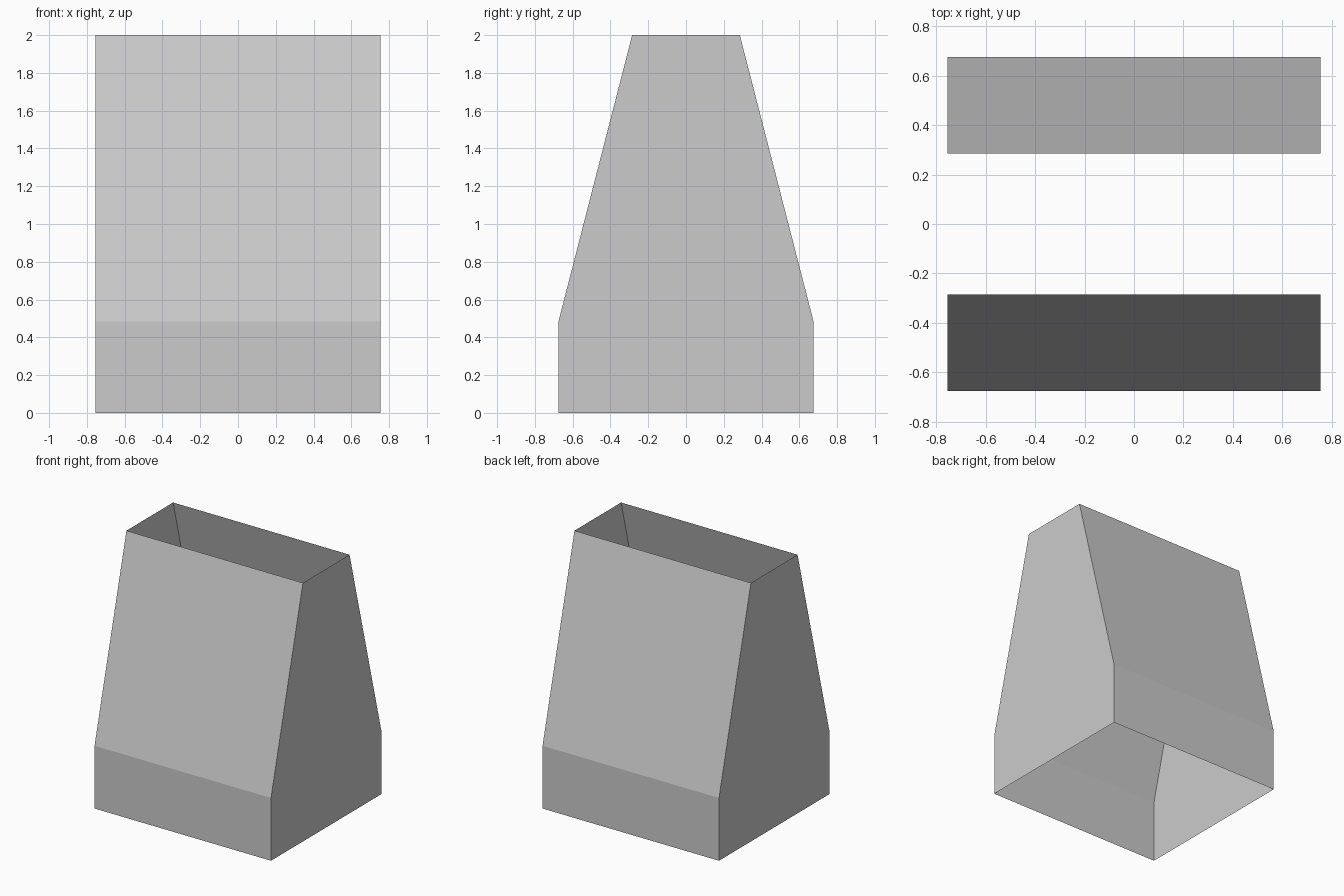
import bpy
import bmesh

cube = bpy.data.objects.get("Cube")
if cube:
    bpy.data.objects.remove(cube, do_unlink=True)

HALF_WIDTH = 0.755

# Single plain grey for the whole shell
grey = bpy.data.materials.new("light_grey")
grey.use_nodes = True
colour = (0.6, 0.6, 0.6, 1)
grey.diffuse_color = colour
grey.node_tree.nodes["Principled BSDF"].inputs["Base Color"].default_value = colour

# Front half of the side profile (y, z), mirrored to make the back half
front = [(-0.675, 0), (-0.675, 0.485), (-0.285, 2)]
profile = front + [(-y, z) for y, z in reversed(front)]

bm = bmesh.new()
right = [bm.verts.new((-HALF_WIDTH, y, z)) for y, z in profile]
left = [bm.verts.new((HALF_WIDTH, y, z)) for y, z in profile]

# Side walls
bm.faces.new(right)
bm.faces.new(left)

# Front and back panels, leaving the top and the bottom open
for i in (0, 1, 3, 4):
    bm.faces.new((right[i], right[i + 1], left[i + 1], left[i]))

bmesh.ops.recalc_face_normals(bm, faces=bm.faces)
mesh = bpy.data.meshes.new("tapered_shell")
bm.to_mesh(mesh)
bm.free()
mesh.materials.append(grey)

shell = bpy.data.objects.new("tapered_shell", mesh)
bpy.context.collection.objects.link(shell)
